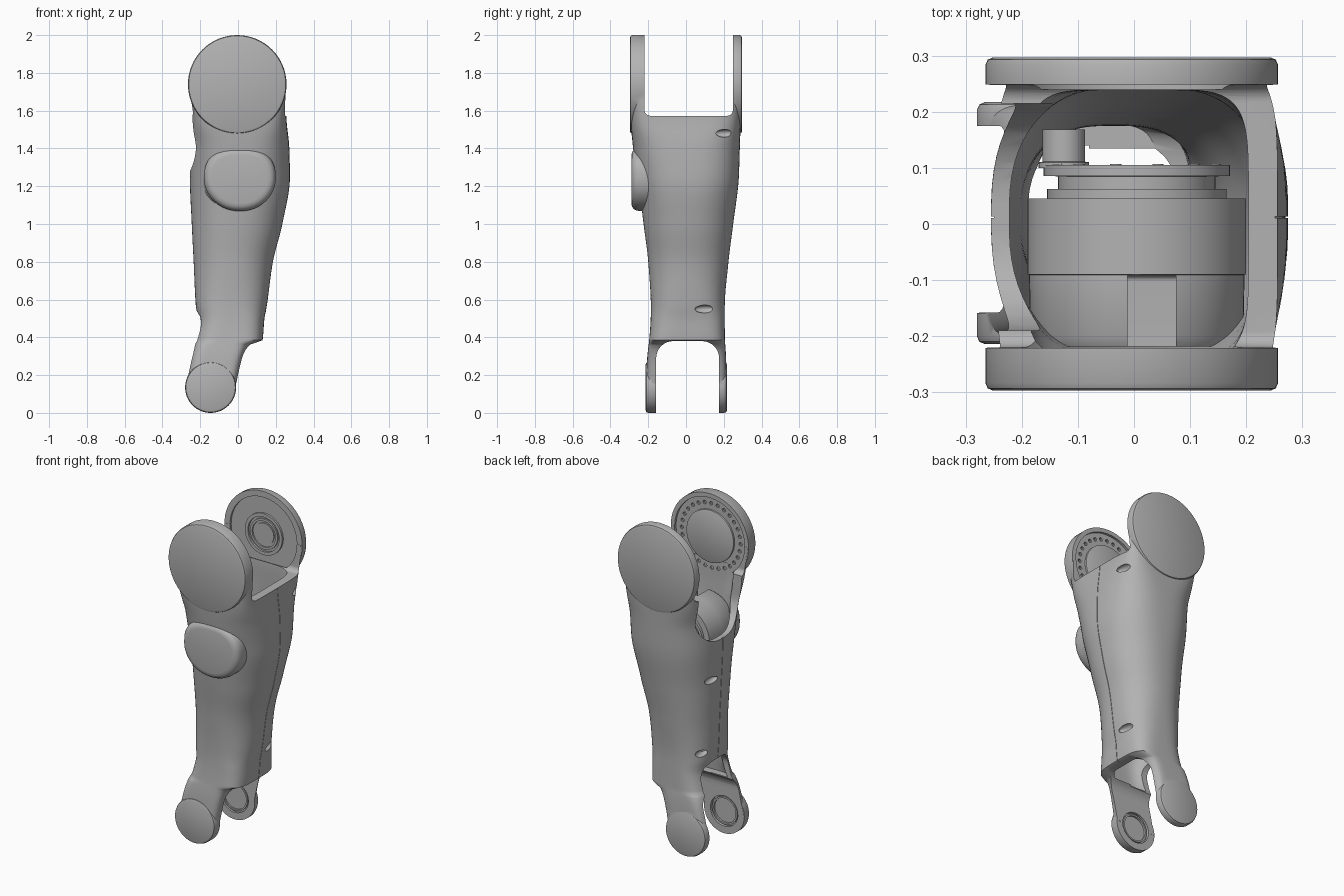
import bpy, bmesh
from math import sin, cos, pi, copysign

cube = bpy.data.objects.get("Cube")
if cube:
    bpy.data.objects.remove(cube, do_unlink=True)

grey = bpy.data.materials.new("satin_grey")
grey.use_nodes = True
COLOUR = (0.45, 0.45, 0.45, 1)
grey.diffuse_color = COLOUR
grey.node_tree.nodes["Principled BSDF"].inputs["Base Color"].default_value = COLOUR


def loft(name, rings, closed=False):
    """Skin a list of point rings; capped unless the rings form a loop."""
    bm = bmesh.new()
    rows = [[bm.verts.new(p) for p in ring] for ring in rings]
    pairs = list(zip(rows, rows[1:])) + ([(rows[-1], rows[0])] if closed else [])
    for a, b in pairs:
        for i in range(len(a)):
            bm.faces.new((a[i - 1], a[i], b[i], b[i - 1]))
    if not closed:
        bm.faces.new(rows[0])
        bm.faces.new(rows[-1])
    bmesh.ops.recalc_face_normals(bm, faces=bm.faces)
    mesh = bpy.data.meshes.new(name)
    bm.to_mesh(mesh)
    bm.free()
    mesh.materials.append(grey)
    obj = bpy.data.objects.new(name, mesh)
    bpy.context.collection.objects.link(obj)
    return obj


def lathe(name, cx, cz, profile, closed=False, n=64):
    """Turn (radius, y) points about an axis along y."""
    return loft(name, [[(cx + r * cos(2 * pi * i / n), y, cz + r * sin(2 * pi * i / n))
                        for i in range(n)] for r, y in profile], closed)


def prism(name, x0, x1, y0, y1, z0, z1, r=0.01):
    """Rounded rectangle in yz, extruded along x."""
    pts = []
    for k, (y, z) in enumerate([(y1 - r, z1 - r), (y0 + r, z1 - r), (y0 + r, z0 + r), (y1 - r, z0 + r)]):
        for s in range(9):
            a = pi / 2 * (k + s / 8)
            pts.append((y + r * cos(a), z + r * sin(a)))
    return loft(name, [[(x, y, z) for y, z in pts] for x in (x0, x1)])


def combine(target, other, op):
    mod = target.modifiers.new(op, "BOOLEAN")
    mod.operation, mod.solver, mod.object = op, "EXACT", other
    bpy.context.view_layer.objects.active = target
    bpy.ops.object.modifier_apply(modifier=mod.name)
    bpy.data.objects.remove(other, do_unlink=True)


# Limb sections: z, x min, x max, y front, y back, squareness
SECTIONS = [
    (0.135, -0.279, -0.012, -0.2135, 0.2165, 7), (0.3, -0.246, 0.03, -0.205, 0.212, 6),
    (0.36, -0.231, 0.065, -0.198, 0.208, 5), (0.385, -0.224, 0.13, -0.195, 0.206, 4),
    (0.5, -0.207, 0.14, -0.187, 0.205, 3.2), (0.55, -0.222, 0.15, -0.186, 0.205, 2.8),
    (0.8, -0.235, 0.185, -0.2, 0.225, 2.3), (1.0, -0.245, 0.235, -0.225, 0.25, 2.3),
    (1.25, -0.255, 0.275, -0.255, 0.28, 2.6), (1.4, -0.25, 0.272, -0.28, 0.285, 3),
    (1.57, -0.246, 0.256, -0.294, 0.291, 5.5), (1.74, -0.264, 0.254, -0.2965, 0.2965, 9)]


def section(z):
    """Monotone cubic interpolation of the section table."""
    k = max(i for i in range(len(SECTIONS) - 1) if SECTIONS[i][0] <= z or i == 0)

    def slope(i, c):
        a, b = SECTIONS[i], SECTIONS[i + 1]
        return (b[c] - a[c]) / (b[0] - a[0])

    def tangent(i, c):
        if i == 0 or i == len(SECTIONS) - 1:
            return slope(min(i, len(SECTIONS) - 2), c)
        s, t = slope(i - 1, c), slope(i, c)
        return 2 * s * t / (s + t) if s * t > 0 else 0

    a, b = SECTIONS[k], SECTIONS[k + 1]
    h = b[0] - a[0]
    t = (z - a[0]) / h
    return [a[c] * (1 + 2 * t) * (1 - t) ** 2 + b[c] * t * t * (3 - 2 * t)
            + h * t * (1 - t) * (tangent(k, c) * (1 - t) - tangent(k + 1, c) * t) for c in range(1, 6)]


def spow(v, e):
    return copysign(abs(v) ** e, v)


def limb_ring(z, inset=0.0, n=72):
    x0, x1, y0, y1, p = section(z)
    a, b = (x1 - x0) / 2 - inset, (y1 - y0) / 2 - inset
    return [((x0 + x1) / 2 + a * spow(cos(2 * pi * (i + 0.5) / n), 2 / p),
             (y0 + y1) / 2 + b * spow(sin(2 * pi * (i + 0.5) / n), 2 / p), z) for i in range(n)]


# Outer skin
heights = sorted({round(0.135 + 1.605 * i / 56, 4) for i in range(57)} | {0.36, 0.372, 0.385})
limb = loft("limb_shell", [limb_ring(z) for z in heights])

# Round joint ends: upper pair and lower pair
UP, LOW = (-0.004, 1.739), (-0.145, 0.135)
for (cx, cz), r, outer, inner, edge in [
        (UP, 0.261, -0.297, -0.221, 0.014), (UP, 0.261, 0.297, 0.249, 0.014),
        (LOW, 0.135, -0.214, -0.159, 0.014), (LOW, 0.135, 0.217, 0.174, 0.014)]:
    d = copysign(edge, outer)
    disc = lathe("joint_end", cx, cz, [(r - edge, outer), (r - edge * 0.3, outer - d * 0.3),
                                       (r, outer - d), (r, inner)])
    combine(limb, disc, "UNION")

# Rounded front boss over the motor
boss_rings = []
for y, s in [(-0.16, 1), (-0.245, 1), (-0.265, 0.975), (-0.278, 0.93), (-0.286, 0.86), (-0.289, 0.77)]:
    ring = []
    for i in range(64):
        c, q = cos(2 * pi * i / 64), sin(2 * pi * i / 64)
        e = 2 / 2.5 if q > 0 else 2 / 2.05
        ring.append((0.01 + s * 0.19 * spow(c, e), y, 1.245 + s * (0.157 if q > 0 else 0.177) * spow(q, e)))
    boss_rings.append(ring)
combine(limb, loft("boss", boss_rings), "UNION")

# Hollow interior, thicker towards the top rim
inner_heights = [0.365 + 1.235 * i / 40 for i in range(41)]
cavity = loft("cavity", [limb_ring(z, 0.03 + 0.022 * min(1, max(0, (z - 1.25) / 0.3))) for z in inner_heights])
combine(limb, cavity, "DIFFERENCE")

# Fork gaps and side openings
for box in [(-0.6, 0.6, -0.22, 0.248, 1.573, 2.5, 0.03), (-0.6, 0.6, -0.158, 0.175, -0.5, 0.38, 0.09),
            (-0.6, -0.06, -0.19, 0.215, 1.28, 2.4, 0.17), (-0.6, -0.08, -0.125, 0.14, 0.15, 0.54, 0.1)]:
    combine(limb, prism("gap", *box), "DIFFERENCE")

# Parting groove between the two shell halves
seam = prism("seam", -0.6, 0.6, 0.0105, 0.0135, 0.2, 1.7, 0.001)
combine(seam, loft("seam_core", [limb_ring(z, 0.005) for z in heights]), "DIFFERENCE")
combine(limb, seam, "DIFFERENCE")

# Leaf-shaped screw dents
for side, y, z in [(1, 0.205, 1.48), (1, 0.1, 0.55), (-1, 0.1, 1.05), (-1, 0.14, 0.61)]:
    x0, x1, y0, y1, p = section(z)
    t = abs(y - (y0 + y1) / 2) / ((y1 - y0) / 2)
    x = (x0 + x1) / 2 + side * (x1 - x0) / 2 * (1 - t ** p) ** (1 / p)
    dent = loft("dent", [[(x + 0.024 * sin(u) * cos(2 * pi * i / 24), y - 0.055 * cos(u),
                           z + 0.021 * sin(u) * sin(2 * pi * i / 24)) for i in range(24)]
                         for u in [0.05 + (pi - 0.1) * j / 12 for j in range(13)]])
    combine(limb, dent, "DIFFERENCE")

# Bearing recesses on the inner joint faces
for (cx, cz), r, a, b in [(UP, 0.235, -0.235, -0.2), (UP, 0.225, 0.24, 0.262),
                          (LOW, 0.092, -0.175, -0.14), (LOW, 0.092, 0.16, 0.187)]:
    combine(limb, lathe("recess", cx, cz, [(r, a), (r, b)]), "DIFFERENCE")

# Bolt circle in the front upper joint
for i in range(28):
    a = 2 * pi * i / 28
    hole = lathe("hole", UP[0] + 0.197 * cos(a), UP[1] + 0.197 * sin(a), [(0.011, -0.25), (0.011, -0.22)], n=10)
    combine(limb, hole, "DIFFERENCE")


def tube(name, centre, r0, r1, y0, y1):
    return lathe(name, *centre, [(r0, y0), (r1, y0), (r1, y1), (r0, y1)], closed=True)


# Hubs and bearing rings
lathe("front_upper_hub", *UP, [(0.158, -0.238), (0.158, -0.224), (0.152, -0.221)])
tube("back_outer_ring", UP, 0.105, 0.125, 0.25, 0.265)
tube("back_inner_ring", UP, 0.078, 0.092, 0.253, 0.265)
lathe("back_upper_hub", *UP, [(0.065, 0.256), (0.065, 0.265)])
tube("front_lower_ring", LOW, 0.074, 0.084, -0.177, -0.164)
tube("back_lower_ring", LOW, 0.074, 0.084, 0.179, 0.189)

# Motor inside the shell
M = (0.005, 1.24)
motor = lathe("motor", *M, [(0.18, -0.218), (0.19, -0.2), (0.192, -0.0905), (0.195, -0.09), (0.195, 0.045),
                            (0.16, 0.0455), (0.16, 0.062), (0.14, 0.0625), (0.14, 0.085),
                            (0.166, 0.0855), (0.166, 0.105)])
combine(motor, prism("notch", -0.012, 0.075, -0.3, -0.092, 1.36, 1.6), "DIFFERENCE")
lathe("connector", -0.125, 1.24, [(0.045, 0.1), (0.045, 0.11), (0.038, 0.111), (0.038, 0.168)], n=32)
for i in range(12):
    a = 2 * pi * (i + 0.5) / 12
    lathe("motor_bolt", M[0] + 0.145 * cos(a), M[1] + 0.145 * sin(a), [(0.01, 0.1), (0.01, 0.107)], n=12)

# Smooth shading with crisp edges
bpy.ops.object.select_all(action="DESELECT")
for obj in bpy.context.scene.objects:
    if obj.type == "MESH" and grey.name in obj.data.materials:
        obj.select_set(True)
        bpy.context.view_layer.objects.active = obj
bpy.ops.object.shade_smooth_by_angle(angle=0.6)
